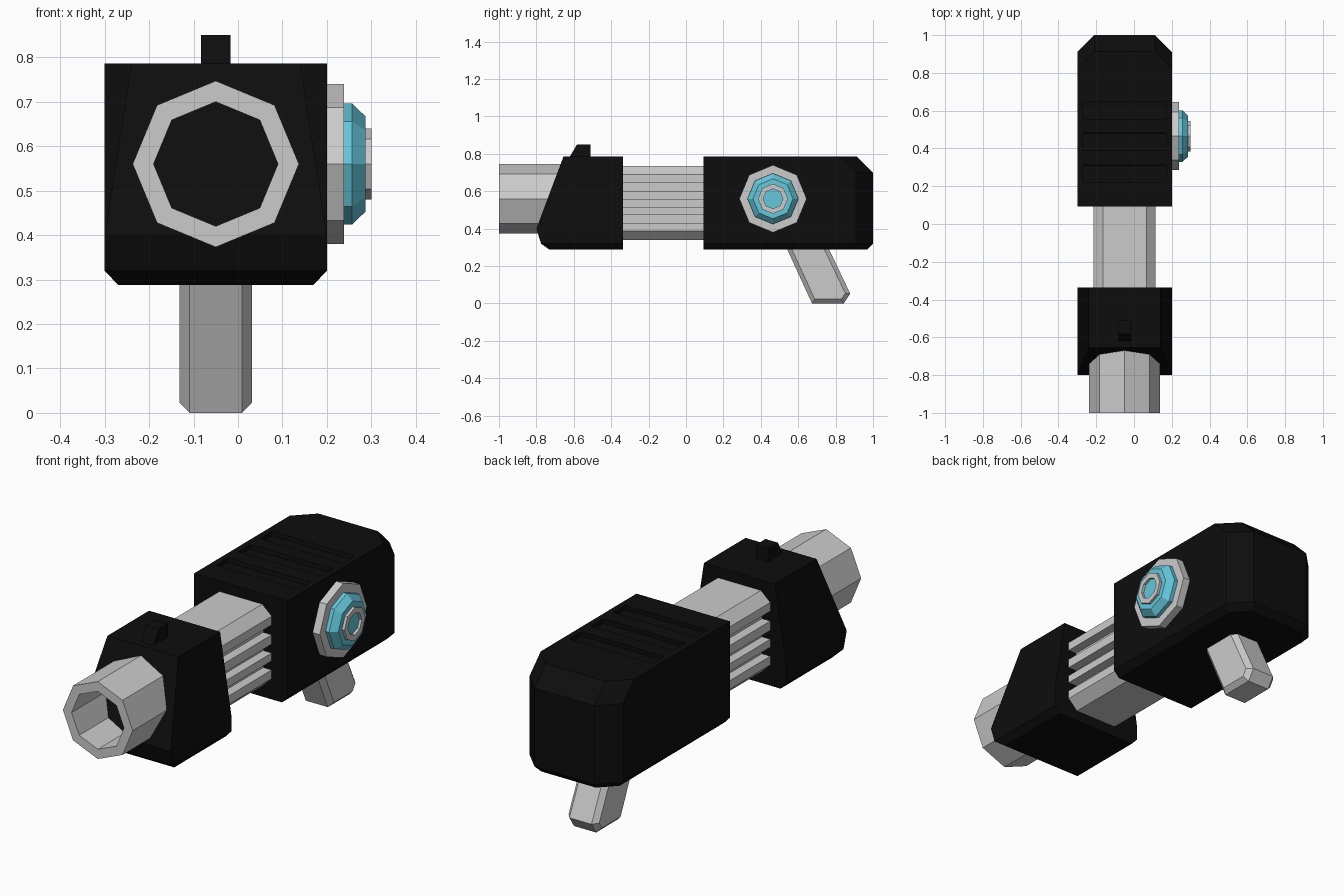
import bpy, bmesh, math

if "Cube" in bpy.data.objects:
    bpy.data.objects.remove(bpy.data.objects["Cube"])

CX, CZ = -0.05, 0.56          # bore axis
DIAL_Y = 0.465


def material(name, color):
    m = bpy.data.materials.new(name)
    m.diffuse_color = color
    m.use_nodes = True
    m.node_tree.nodes["Principled BSDF"].inputs["Base Color"].default_value = m.diffuse_color
    return m


BLACK = material("black_shell", (0.004, 0.004, 0.004, 1))
BLUE = material("blue_glow", (0.13, 0.57, 0.71, 1))


def loft(name, rings, mat=None, looped=False, chamfer=0):
    """Skin equal-length rings; cap the ends, or join last to first if looped."""
    bm = bmesh.new()
    rows = [[bm.verts.new(p) for p in r] for r in rings]
    n = len(rows[0])
    pairs = list(zip(rows, rows[1:])) + ([(rows[-1], rows[0])] if looped else [])
    for a, b in pairs:
        for i in range(n):
            j = (i + 1) % n
            bm.faces.new((a[i], a[j], b[j], b[i]))
    if not looped:
        caps = [bm.faces.new(rows[0][::-1]), bm.faces.new(rows[-1])]
    bmesh.ops.recalc_face_normals(bm, faces=bm.faces)
    if chamfer:
        edges = list({e for f in caps for e in f.edges})
        bmesh.ops.bevel(bm, geom=edges, offset=chamfer, segments=1,
                        profile=0.5, affect='EDGES')
    me = bpy.data.meshes.new(name)
    bm.to_mesh(me)
    bm.free()
    ob = bpy.data.objects.new(name, me)
    bpy.context.collection.objects.link(ob)
    if mat:
        me.materials.append(mat)
    return ob


def octagon(r):
    return [(r * math.cos(k * math.pi / 4), r * math.sin(k * math.pi / 4)) for k in range(8)]


def oct_y(y, r):
    return [(CX + a, y, CZ + b) for a, b in octagon(r)]


def oct_x(x, r):
    return [(x, DIAL_Y + a, CZ + b) for a, b in octagon(r)]


def side_prism(name, profile, x0, x1, mat=None, chamfer=0):
    return loft(name, [[(x, y, z) for y, z in profile] for x in (x0, x1)], mat, chamfer=chamfer)


# Rear shell: plan outline with cut back corners, stacked with edge chamfers
def rear_ring(z, half, back, c=0.09):
    l, r = CX - half, CX + half
    return [(l, 0.093, z), (r, 0.093, z), (r, back - c, z), (r - c, back, z),
            (l + c, back, z), (l, back - c, z)]


rear = loft("rear_shell", [rear_ring(0.288, 0.22, 0.968, 0.075), rear_ring(0.32, 0.25, 1.0),
                           rear_ring(0.70, 0.25, 1.0), rear_ring(0.786, 0.25, 0.914)], BLACK)

# Shallow vent slots across the top of the rear shell
for i, (y0, y1) in enumerate([(0.22, 0.32), (0.39, 0.49), (0.555, 0.655)]):
    cutter = side_prism(f"vent_cutter_{i}", [(y0, 0.765), (y1 - 0.01, 0.765), (y1, 0.9), (y0, 0.9)],
                        -0.27, 0.17)
    cutter.hide_render = True
    cutter.hide_viewport = True
    cut = rear.modifiers.new("vent", 'BOOLEAN')
    cut.operation = 'DIFFERENCE'
    cut.solver = 'EXACT'
    cut.object = cutter


# Front shell: sloped face, sides tapering to the top
def front_ring(z, half, front):
    l, r = CX - half, CX + half
    return [(l, front, z), (r, front, z), (r, -0.337, z), (l, -0.337, z)]


loft("front_shell", [front_ring(0.288, 0.22, -0.73), front_ring(0.32, 0.25, -0.775),
                     front_ring(0.40, 0.25, -0.80), front_ring(0.786, 0.19, -0.655)], BLACK)

# Hollow octagonal barrel
loft("barrel", [oct_y(-1, 0.187), oct_y(-0.6, 0.187), oct_y(-0.6, 0.14), oct_y(-1, 0.14)],
     looped=True)

# Ribbed middle section: half profile (offset from axis, height), mirrored
half = [(0.115, 0.34), (0.165, 0.388)]
for z0, z1 in [(0.43, 0.474), (0.512, 0.555), (0.60, 0.648)]:
    half += [(0.165, z0), (0.12, z0), (0.12, z1), (0.165, z1)]
half += [(0.165, 0.69), (0.115, 0.735)]
outline = [(CX + a, z) for a, z in half] + [(CX - a, z) for a, z in reversed(half)]
loft("ribbed_core", [[(x, y, z) for x, z in outline] for y in (-0.36, 0.12)])

# Sight on the front shell
side_prism("sight", [(-0.63, 0.77), (-0.51, 0.77), (-0.51, 0.85), (-0.583, 0.85)],
           CX - 0.033, CX + 0.033, BLACK)

# Raked grip with chamfered sides
side_prism("grip", [(0.513, 0.35), (0.674, 0), (0.843, 0), (0.878, 0.053), (0.736, 0.35)],
           CX - 0.082, CX + 0.082, chamfer=0.023)

# Dial on the right side: base plate, lens, hub ring
loft("dial_base", [oct_x(0.19, 0.18), oct_x(0.238, 0.18)])
loft("dial_lens", [oct_x(0.23, 0.136), oct_x(0.257, 0.136), oct_x(0.287, 0.107)], BLUE)
loft("dial_hub", [oct_x(0.28, 0.08), oct_x(0.30, 0.08), oct_x(0.30, 0.053), oct_x(0.28, 0.053)],
     looped=True)
